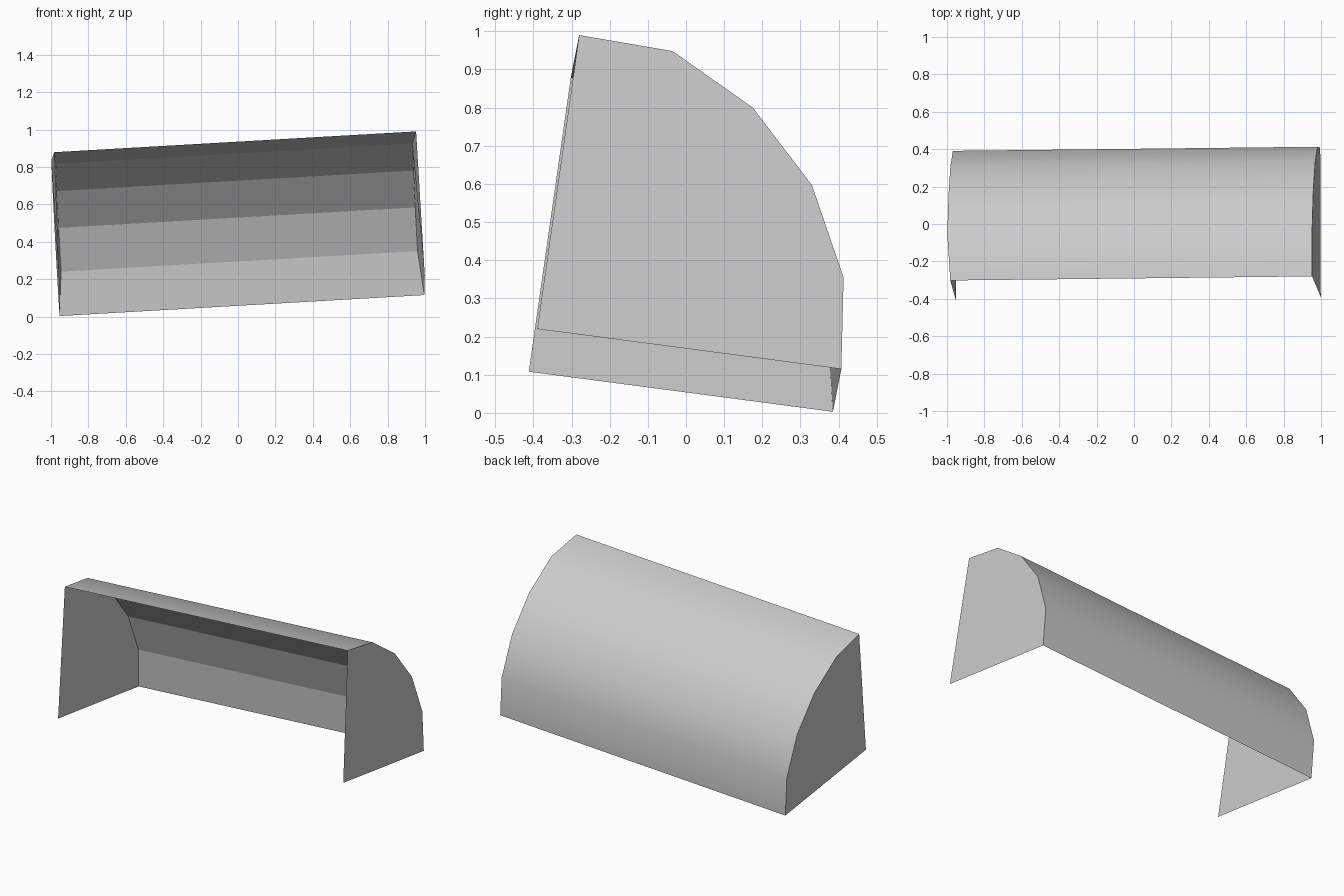
import bpy
from mathutils import Vector

if "Cube" in bpy.data.objects:
    bpy.data.objects.remove(bpy.data.objects["Cube"])

# Single plain grey
grey = bpy.data.materials.new("light_grey")
grey.use_nodes = True
COLOR = (0.6, 0.6, 0.6, 1)
grey.diffuse_color = COLOR
grey.node_tree.nodes["Principled BSDF"].inputs["Base Color"].default_value = COLOR

AXIS = Vector((1.95, 0.022, 0.112))   # tilted length of the hood
WALL = 0.022                          # wall depth away from the rim

# Quarter-round section (y, z), from the top lip down to the back edge
ARC = [(-0.28, 0.99), (-0.035, 0.948), (0.175, 0.80),
       (0.33, 0.597), (0.413, 0.355), (0.407, 0.115)]
FRONT_FOOT = (-0.39, 0.22)


def left_point(p):
    """Place a section point on the tilted left end plane."""
    y, z = p
    return Vector((1.007 - 0.0113 * y - 0.0585 * z, y, z))


def make(name, verts, faces, smooth=False):
    mesh = bpy.data.meshes.new(name)
    mesh.from_pydata(verts, [], faces)
    mesh.materials.append(grey)
    obj = bpy.data.objects.new(name, mesh)
    bpy.context.collection.objects.link(obj)
    if smooth:
        bpy.ops.object.select_all(action='DESELECT')
        obj.select_set(True)
        bpy.context.view_layer.objects.active = obj
        bpy.ops.object.shade_smooth_by_angle(angle=0.7)
    return obj


# Outer ends: arc points followed by the front foot
left = [left_point(p) for p in ARC + [FRONT_FOOT]]
right = [p - AXIS for p in left]
right[0] += AXIS * 0.008

# Inner ends: the rim is shared, the other points step inwards
along = AXIS.normalized()
hub = left_point((-0.2, 0.25))
inner_left, inner_right = list(left), list(right)
for i in range(1, len(ARC) - 1):
    step = (hub - left[i]).normalized() * WALL
    inner_left[i] = left[i] + step - along * WALL
    inner_right[i] = right[i] + step + along * WALL

n = len(ARC)
strips = [(i, i + 1, n + i + 1, n + i) for i in range(n - 1)]
cap = list(range(n + 1))

# Curved cover, smooth outside and faceted inside
make("outer_cover", left[:n] + right[:n], [s[::-1] for s in strips], smooth=True)
make("inner_cover", inner_left[:n] + inner_right[:n], strips)

# End panels, outside and inside
make("left_panel_outside", left, [cap[::-1]])
make("right_panel_outside", right, [cap])
make("left_panel_inside", inner_left, [cap])
make("right_panel_inside", inner_right, [cap[::-1]])
